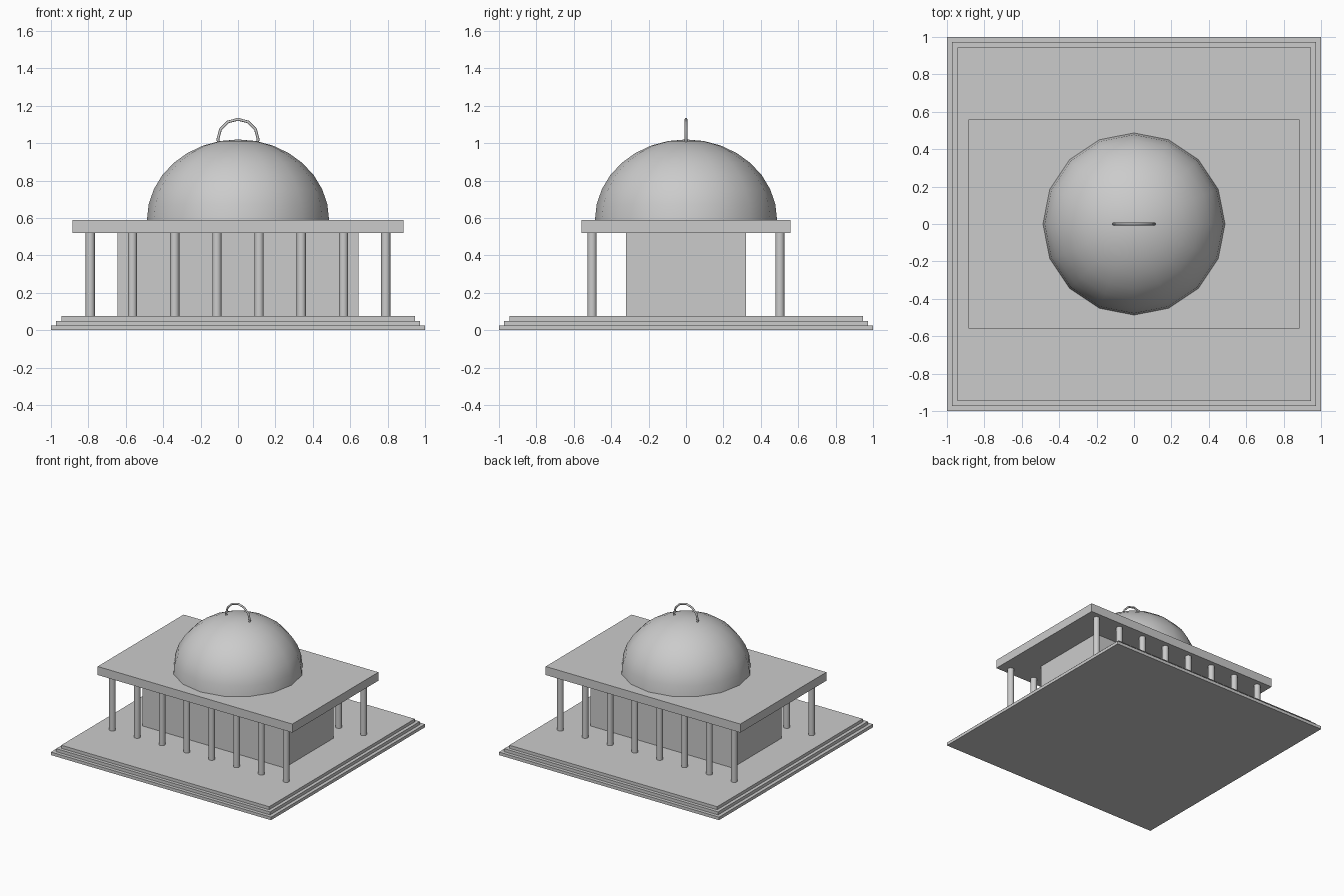
import bpy, bmesh, math

cube = bpy.data.objects.get("Cube")
if cube:
    bpy.data.objects.remove(cube, do_unlink=True)

stone = bpy.data.materials.new("light_grey_stone")
stone.use_nodes = True
GREY = (0.6, 0.6, 0.6, 1)
stone.diffuse_color = GREY
stone.node_tree.nodes["Principled BSDF"].inputs["Base Color"].default_value = GREY


def finish(name):
    obj = bpy.context.object
    obj.name = obj.data.name = name
    obj.data.materials.append(stone)
    return obj


def block(name, half_x, half_y, bottom, top):
    bpy.ops.mesh.primitive_cube_add(size=2, location=(0, 0, (bottom + top) / 2))
    obj = finish(name)
    obj.scale = (half_x, half_y, (top - bottom) / 2)
    bpy.ops.object.transform_apply(location=False, rotation=False, scale=True)
    return obj


# Stepped square base
BASE_TOP, ROOF_BOTTOM, ROOF_TOP = 0.075, 0.52, 0.59
for i, half in enumerate((1.0, 0.972, 0.945)):
    block(f"base_step_{i + 1}", half, half, i * 0.025, (i + 1) * 0.025)

# Inner hall and flat roof slab
block("hall_walls", 0.645, 0.32, BASE_TOP, ROOF_BOTTOM)
block("roof_slab", 0.885, 0.558, ROOF_BOTTOM, ROOF_TOP)

# Rows of round columns at the front and back
for row, y in (("front", -0.502), ("back", 0.502)):
    for i in range(8):
        x = -0.79 + i * 1.58 / 7
        bpy.ops.mesh.primitive_cylinder_add(
            vertices=16, radius=0.0245, depth=ROOF_BOTTOM - BASE_TOP,
            location=(x, y, (BASE_TOP + ROOF_BOTTOM) / 2))
        finish(f"{row}_column_{i + 1}")
        bpy.ops.object.shade_smooth_by_angle()

# Dome: upper half of a flattened sphere
bpy.ops.mesh.primitive_uv_sphere_add(segments=16, ring_count=16, radius=1,
                                     location=(0, 0, ROOF_TOP))
dome = finish("dome")
bm = bmesh.new()
bm.from_mesh(dome.data)
bmesh.ops.delete(bm, geom=[v for v in bm.verts if v.co.z < -0.01], context='VERTS')
bm.to_mesh(dome.data)
bm.free()
dome.scale = (0.487, 0.487, 0.43)
bpy.ops.object.transform_apply(location=False, rotation=False, scale=True)
bpy.ops.object.shade_smooth()

# Arched ring standing on the dome
bpy.ops.mesh.primitive_torus_add(
    major_segments=12, minor_segments=8, major_radius=0.108, minor_radius=0.0075,
    location=(0, 0, 1.02), rotation=(math.pi / 2, 0, 0))
finish("dome_ring")
bpy.ops.object.shade_smooth()
